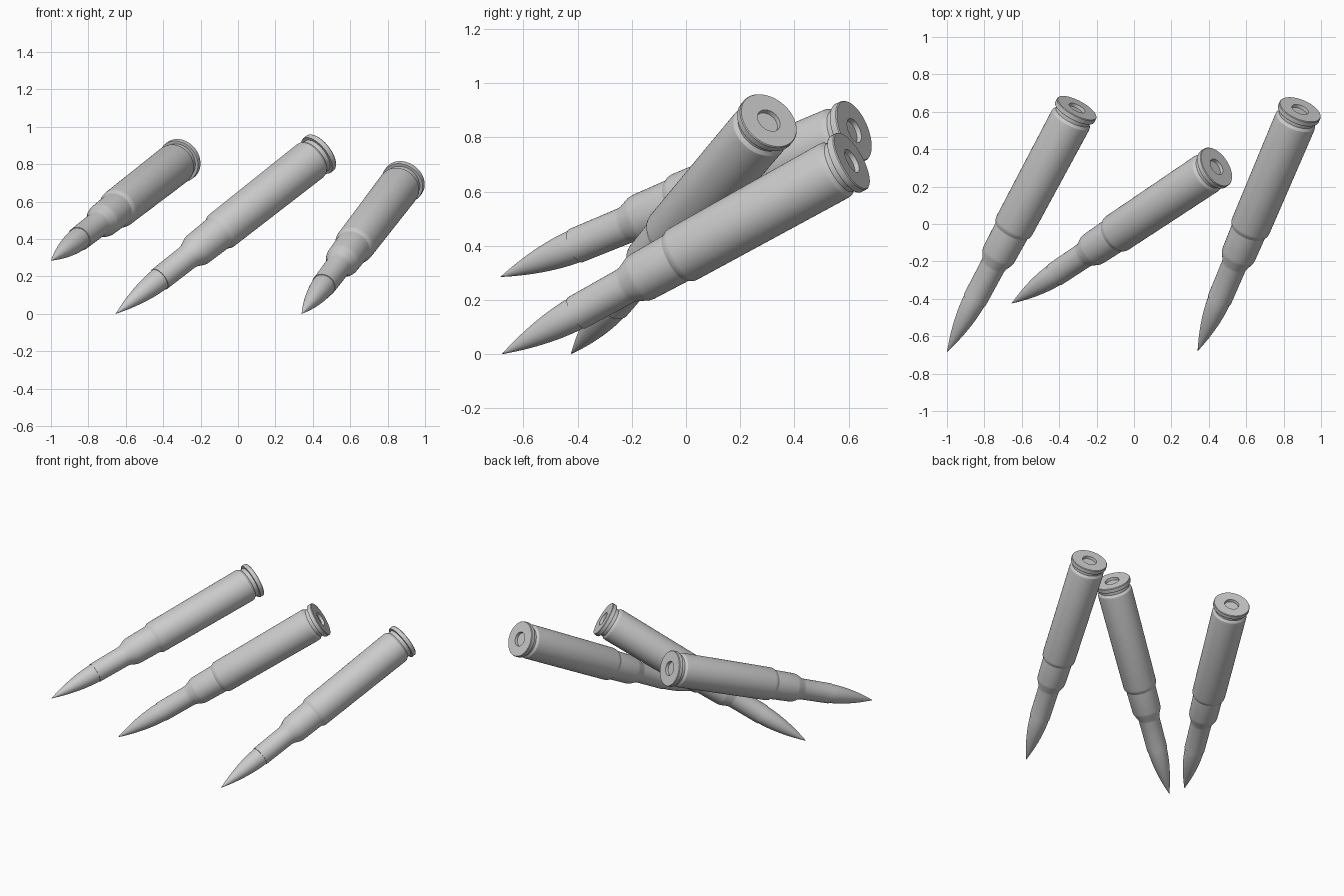
import bpy, bmesh, math
from mathutils import Vector

if "Cube" in bpy.data.objects:
    bpy.data.objects.remove(bpy.data.objects["Cube"])

SEG = 64
LENGTH = 1.575


def lathe(name, profile, tip, base):
    """Spin a (distance from tip, radius) profile about the tip-base axis."""
    tip, base = Vector(tip), Vector(base)
    rot = Vector((0, 0, 1)).rotation_difference(base - tip)
    bm = bmesh.new()
    rings = []
    for d, r in profile:
        if r == 0:
            rings.append([bm.verts.new((0, 0, d))])
        else:
            rings.append([bm.verts.new((r * math.cos(2 * math.pi * i / SEG),
                                        r * math.sin(2 * math.pi * i / SEG), d))
                          for i in range(SEG)])
    for a, b in zip(rings, rings[1:]):
        for i in range(SEG):
            j = (i + 1) % SEG
            if len(a) == 1:
                bm.faces.new((a[0], b[j], b[i]))
            elif len(b) == 1:
                bm.faces.new((a[i], a[j], b[0]))
            else:
                bm.faces.new((a[i], a[j], b[j], b[i]))
    bmesh.ops.recalc_face_normals(bm, faces=bm.faces)
    mesh = bpy.data.meshes.new(name)
    bm.to_mesh(mesh)
    bm.free()
    ob = bpy.data.objects.new(name, mesh)
    bpy.context.collection.objects.link(ob)
    ob.location = tip
    ob.rotation_mode = 'QUATERNION'
    ob.rotation_quaternion = rot
    bpy.ops.object.select_all(action='DESELECT')
    ob.select_set(True)
    bpy.context.view_layer.objects.active = ob
    bpy.ops.object.shade_smooth_by_angle(angle=math.radians(25))
    return ob


# Pointed ogive, closed inside the neck
OGIVE = 0.34
bullet = [(OGIVE * k / 14, 0.062 * (1 - (1 - k / 14) ** 1.75)) for k in range(15)]
bullet += [(0.38, 0.062), (0.38, 0)]

# Neck, shoulder, stepped body, groove, rim and recessed primer
L = LENGTH
case = [(0.338, 0), (0.338, 0.066), (0.555, 0.068), (0.572, 0.071),
        (0.615, 0.090), (0.632, 0.093), (0.785, 0.096), (0.803, 0.106),
        (0.815, 0.108), (L - 0.085, 0.113), (L - 0.070, 0.111),
        (L - 0.055, 0.100), (L - 0.030, 0.100), (L - 0.030, 0.116),
        (L - 0.026, 0.118), (L - 0.004, 0.118), (L, 0.115),
        (L, 0.047), (L - 0.018, 0.045), (L - 0.018, 0)]

# Tip and base centre of each round
rounds = {
    "left": ((-1.0, -0.685, 0.285), (-0.305, 0.62, 0.825)),
    "middle": ((-0.655, -0.425, 0.0), (0.445, 0.308, 0.865)),
    "right": ((0.34, -0.68, 0.0), (0.89, 0.615, 0.715)),
}
for side, (tip, base) in rounds.items():
    lathe("bullet_" + side, bullet, tip, base)
    lathe("case_" + side, case, tip, base)
